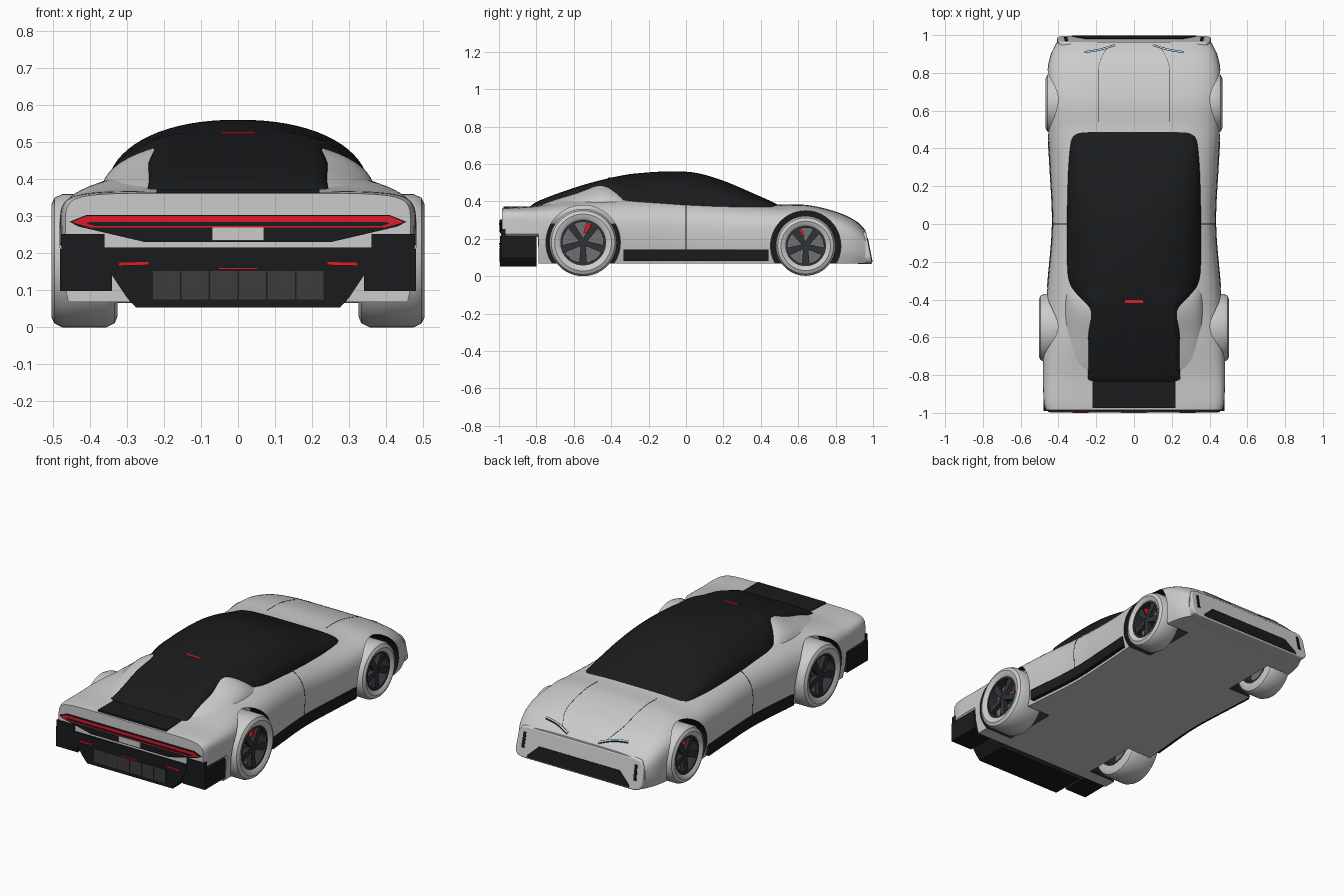
import bpy, bmesh, math
from math import sin, cos, pi

if "Cube" in bpy.data.objects:
    bpy.data.objects.remove(bpy.data.objects["Cube"])

def mat(name, r, g, b):
    m = bpy.data.materials.new(name)
    m.diffuse_color = (r, g, b, 1)
    m.use_nodes = True
    m.node_tree.nodes["Principled BSDF"].inputs["Base Color"].default_value = m.diffuse_color
    return m

PAINT = mat("paint", .82, .82, .79)
BLACK = mat("black", .01, .011, .012)
RIM = mat("rim", .03, .033, .038)
DISC = mat("disc", .16, .16, .17)
PANEL = mat("panel", .045, .045, .045)
RED = mat("red", .75, .01, .02)
BLUE = mat("lamp", .45, .7, .9)
PLATE = mat("plate", .6, .58, .6)

def smooth(ob, angle=35):
    bpy.ops.object.select_all(action='DESELECT')
    bpy.context.view_layer.objects.active = ob
    ob.select_set(True)
    bpy.ops.object.shade_smooth_by_angle(angle=math.radians(angle))

def loft(name, rings, m=None, loop=False):
    """Skin a list of closed rings; loop joins last to first, else ends are capped."""
    bm = bmesh.new()
    vs = [[bm.verts.new(p) for p in r] for r in rings]
    k, n = len(rings[0]), len(rings)
    for i in range(n if loop else n - 1):
        a, b = vs[i], vs[(i + 1) % n]
        for j in range(k):
            bm.faces.new((a[j], a[(j + 1) % k], b[(j + 1) % k], b[j]))
    if not loop:
        bm.faces.new(vs[0])
        bm.faces.new(vs[-1])
    bmesh.ops.recalc_face_normals(bm, faces=bm.faces)
    me = bpy.data.meshes.new(name)
    bm.to_mesh(me)
    bm.free()
    ob = bpy.data.objects.new(name, me)
    bpy.context.collection.objects.link(ob)
    if m:
        me.materials.append(m)
    smooth(ob)
    return ob

def prism(name, xz, y0, y1, m, shear=0):
    """Extrude an xz outline along y; shear leans it forward toward the bottom."""
    return loft(name, [[(x, y + (.235 - z) * shear, z) for x, z in xz] for y in (y0, y1)], m)

def sym(half):
    return half + [(-x, z) for x, z in reversed(half)]

def rect(x0, x1, z0, z1):
    return [(x0, z0), (x1, z0), (x1, z1), (x0, z1)]

def interp(tab, y):
    """Cubic Hermite interpolation of table rows keyed by y."""
    i = max(j for j in range(len(tab) - 1) if tab[j][0] <= y or j == 0)
    def slope(j, c):
        a, b = tab[max(j - 1, 0)], tab[min(j + 1, len(tab) - 1)]
        return (b[c] - a[c]) / (b[0] - a[0])
    p, q = tab[i], tab[i + 1]
    h = q[0] - p[0]
    t = (y - p[0]) / h
    return [(2*t**3 - 3*t*t + 1) * p[c] + (t**3 - 2*t*t + t) * h * slope(i, c)
            + (3*t*t - 2*t**3) * q[c] + (t**3 - t*t) * h * slope(i + 1, c) for c in range(1, len(p))]

def section(y, w, zt, zm, n, zb):
    """Superellipse crown on near-vertical sides."""
    half = [(.95 * w, zb), (.987 * w, (zb + zm) / 2)]
    for i in range(19):
        t = pi / 2 * i / 18
        half.append((w * max(cos(t), 0) ** (2 / n) if i < 18 else 0, zm + (zt - zm) * sin(t) ** (2 / n)))
    return [(x, y, z) for x, z in half + [(-x, z) for x, z in reversed(half[:-1])]]

def span(a, b, n):
    return [a + (b - a) * i / n for i in range(n + 1)]

# Main body: y, half width, top, widest height, squareness
BODY = [(-.985, .466, .362, .225, 8), (-.95, .477, .366, .225, 8), (-.8, .482, .376, .225, 6),
        (-.55, .478, .42, .22, 3.5), (-.3, .455, .435, .22, 3.2), (0, .432, .43, .22, 3),
        (.3, .445, .405, .2, 3.2), (.5, .457, .383, .19, 4), (.65, .462, .38, .19, 4.5),
        (.8, .46, .345, .17, 4.5), (.9, .44, .3, .14, 4.5), (.96, .41, .245, .125, 4.5)]
ys = sorted(span(-.985, .96, 80) + [-.791, -.789])
body = loft("body", [section(y, *interp(BODY, y), .21 if y < -.79 else .068) for y in ys], PAINT)

def surf(x, y):
    w, zt, zm, n = interp(BODY, y)
    return zm + (zt - zm) * max(1 - (abs(x) / w) ** n, 0) ** (1 / n)

# Cabin glass and roof
CABIN = [(-.85, .278, .36, .3, 8), (-.8, .248, .397, .3, 8), (-.6, .248, .472, .3, 8),
         (-.45, .252, .515, .32, 5.5), (-.36, .325, .535, .35, 2.7), (-.28, .354, .548, .36, 2.2),
         (-.1, .356, .56, .36, 2.2), (.05, .355, .553, .36, 2.2), (.2, .352, .51, .355, 2.4),
         (.4, .342, .425, .345, 3), (.47, .328, .393, .34, 4), (.5, .3, .376, .34, 4)]
loft("cabin_glass", [section(y, *interp(CABIN, y), .29) for y in span(-.85, .5, 70)], BLACK)

# White rear buttresses flanking the rear glass
HAUNCH = [(-.87, .33, .35, .29, 2.5), (-.75, .365, .405, .32, 2.4), (-.6, .372, .46, .34, 2.3),
          (-.45, .37, .51, .36, 2.2), (-.36, .366, .485, .36, 2.2), (-.27, .36, .39, .35, 2.2)]
loft("rear_buttress", [section(y, *interp(HAUNCH, y), .28) for y in span(-.87, -.27, 40)], PAINT)

# Wheels and arches
def circle(x, y, z, r, k=56):
    return [(x, y + r * sin(2*pi*i/k), z + r * cos(2*pi*i/k)) for i in range(k)]

def lathe(name, prof, y, z, s, m):
    return loft(name, [circle(s * x, y, z, r) for x, r in prof], m, loop=True)

def bar(name, x0, x1, y, z, ang, r0, r1, h0, h1, m):
    """Tapered radial bar in the wheel plane."""
    rings = []
    for r, h in ((r0, h0), (r1, h1)):
        rings.append([(x, y + r * sin(ang) + q * cos(ang), z + r * cos(ang) - q * sin(ang))
                      for x, q in ((x0, -h), (x1, -h), (x1, h), (x0, h))])
    return loft(name, rings, m)

AXLES = [("rear", -.55, .18, .18, .325, .504, .199, .38), ("front", .64, .162, .16, .325, .468, .188, -.5)]
for nm, y, z, R, xi, xo, ra, ca in AXLES:
    for s, side in ((1, "right"), (-1, "left")):
        tag = f"{nm}_{side}_"
        # arch pocket, cut black into the body
        cut = loft(tag + "cutter", [circle(s * x, y, z, ra, 64) for x in (.285, .7)], BLACK)
        mod = body.modifiers.new("arch", 'BOOLEAN')
        mod.operation, mod.solver, mod.object = 'DIFFERENCE', 'EXACT', cut
        mod.material_mode = 'TRANSFER'
        bpy.context.view_layer.objects.active = body
        bpy.ops.object.modifier_apply(modifier=mod.name)
        bpy.data.objects.remove(cut)
        # tyre
        ri = R * .68
        tyre = [(xi, ri), (xi, R - .03), (xi + .008, R - .011), (xi + .03, R), (xo - .03, R),
                (xo - .009, R - .01), (xo, R - .028), (xo - .004, ri + .012), (xo - .012, ri)]
        lathe(tag + "tyre", tyre, y, z, s, None)
        # rim barrel, hub and five spokes
        lathe(tag + "rim", [(xi, ri + .002), (xo - .012, ri + .002), (xo - .012, ri - .012), (xi, ri - .012)], y, z, s, RIM)
        loft(tag + "brake_disc", [circle(s * x, y, z, ri * .9) for x in (xo - .085, xo - .065)], DISC)
        loft(tag + "hub", [circle(s * x, y, z, r, 24) for x, r in ((xo - .07, .026), (xo - .03, .026), (xo - .024, .018))], RIM)
        for k in range(5):
            bar(tag + f"spoke_{k}", s * (xo - .045), s * (xo - .02), y, z, 2*pi*k/5 + pi, .015, ri - .006, .013, .021, RIM)
        # caliper
        bar(tag + "caliper", s * (xo - .07), s * (xo - .035), y, z, ca, ri * .42, ri * .86, .018, .023, RED)
smooth(body)

# Side sills and door seams
for s, side in ((1, "right"), (-1, "left")):
    rings = []
    for y in span(-.335, .44, 24):
        w = interp(BODY, y)[0]
        rings.append([(s * x, y, z) for x, z in rect(w - .04, w + .003, .08, .142)])
    loft(side + "_sill", rings, BLACK)
    pts = [p for p in section(0, *interp(BODY, 0), .068)[:14] if .12 < p[2] < .39]
    loft(side + "_door_seam", [[(s * (x - .01), -.0015, z), (s * (x + .001), -.0015, z),
                                (s * (x + .001), .0015, z), (s * (x - .01), .0015, z)] for x, y, z in pts], BLACK)

# Strips draped over the bonnet
def ribbon(name, pts, wd, h, m):
    rings = []
    for i, (x, y) in enumerate(pts):
        a, b = pts[max(i - 1, 0)], pts[min(i + 1, len(pts) - 1)]
        dx, dy = b[0] - a[0], b[1] - a[1]
        d = math.hypot(dx, dy)
        nx, ny = -dy / d * wd / 2, dx / d * wd / 2
        P, Q = (x + nx, y + ny), (x - nx, y - ny)
        rings.append([(*P, surf(*P) - .006), (*Q, surf(*Q) - .006), (*Q, surf(*Q) + h), (*P, surf(*P) + h)])
    return loft(name, rings, m)

for s, side in ((1, "right"), (-1, "left")):
    blade = [(s * (.1 + .165 * t), .948 - .038 * t - .012 * sin(pi * t) * .5) for t in span(0, 1, 10)]
    ribbon(side + "_headlight_frame", blade, .011, .002, BLACK)
    ribbon(side + "_headlight", blade, .005, .0035, BLUE)
    hood = [(s * (.19 - .055 * max(0, (y - .8) / .14) ** 2), y) for y in span(.54, .94, 20)]
    ribbon(side + "_bonnet_seam", hood, .002, .001, BLACK)

# Nose face with grille and vertical slits
nose = prism("nose", sym([(.36, .066), (.395, .075), (.408, .1), (.402, .2), (.385, .23), (.35, .238)]), .88, .963, PAINT, .2)
bev = nose.modifiers.new("bevel", 'BEVEL')
bev.width, bev.segments, bev.limit_method = .008, 3, 'ANGLE'
prism("front_grille", sym([(.33, .075), (.325, .09), (.26, .15)]), .93, .966, BLACK, .2)
for s, side in ((1, "right"), (-1, "left")):
    prism(side + "_nose_slit", [(s * .352, .12), (s * .37, .12), (s * .366, .205), (s * .35, .205)], .93, .966, BLACK, .2)

# Rear deck panel and roof brake light
prism("rear_deck", rect(-.22, .22, .35, .373), -.975, -.83, BLACK)
zr = interp(CABIN, -.41)[1]
prism("roof_brake_light", rect(-.047, .047, zr - .01, zr + .003), -.417, -.403, RED)

# Tail light bar
prism("tail_panel", sym([(.25, .23), (.43, .272), (.455, .285), (.41, .303)]), -.994, -.96, BLACK)
prism("tail_light", sym([(.395, .269), (.448, .284), (.41, .3)]), -.997, -.97, RED)
prism("tail_light_inner", sym([(.388, .274), (.41, .28), (.4, .284)]), -.999, -.975, BLACK)
prism("number_plate", rect(-.07, .07, .235, .269), -1, -.97, PLATE)

# Rear bumper and diffuser
prism("diffuser", sym([(.275, .053), (.3, .08), (.36, .17), (.36, .215)]), -.994, -.8, BLACK)
for s, side in ((1, "right"), (-1, "left")):
    prism(side + "_bumper_corner", rect(s * .34, s * .48, .098, .212), -.99, -.8, BLACK)
    prism(side + "_bumper_plate", rect(s * .36, s * .476, .2, .252), -.99, -.965, BLACK)
    prism(side + "_fog_light", [(s * .24, .168), (s * .325, .166), (s * .32, .176), (s * .24, .178)], -1, -.98, RED)
prism("centre_reflector", rect(-.052, .052, .156, .162), -1, -.98, RED)
for i in range(6):
    x = -.23 + i * .0775
    prism(f"diffuser_panel_{i}", rect(x, x + .0735, .075, .152), -.998, -.98, PANEL)
